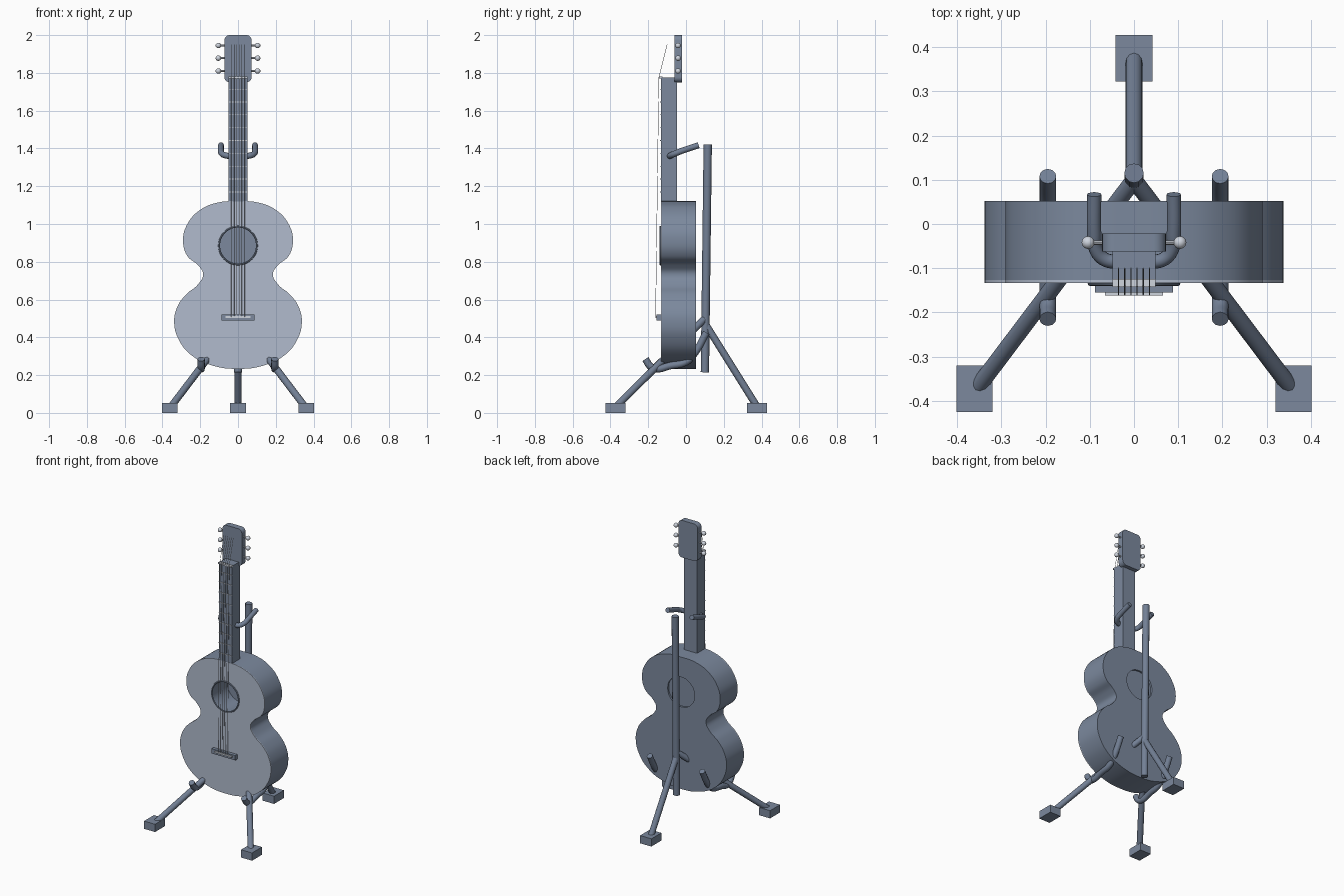
import bpy, bmesh, math

if "Cube" in bpy.data.objects:
    bpy.data.objects.remove(bpy.data.objects["Cube"])

def material(name, rgb):
    m = bpy.data.materials.new(name)
    m.diffuse_color = (*rgb, 1)
    m.use_nodes = True
    m.node_tree.nodes["Principled BSDF"].inputs["Base Color"].default_value = m.diffuse_color
    return m

SLATE = material("slate", (0.20, 0.25, 0.34))
STAND = material("stand_slate", (0.17, 0.215, 0.30))
PALE = material("pale_front", (0.44, 0.50, 0.61))
METAL = material("light_metal", (0.62, 0.66, 0.73))

def finish(ob, mat):
    """Turn a curve into a mesh if needed, smooth it keeping sharp edges, set the material."""
    bpy.ops.object.select_all(action='DESELECT')
    bpy.context.view_layer.objects.active = ob
    ob.select_set(True)
    if ob.type == 'CURVE':
        bpy.ops.object.convert(target='MESH')
    ob = bpy.context.object
    bpy.ops.object.shade_smooth_by_angle(angle=math.radians(35))
    ob.data.materials.clear()
    ob.data.materials.append(mat)
    return ob

def link(name, data):
    ob = bpy.data.objects.new(name, data)
    bpy.context.collection.objects.link(ob)
    return ob

def box(name, mat, x0, x1, y0, y1, z0, z1, round_xz=0.0):
    bm = bmesh.new()
    bmesh.ops.create_cube(bm, size=1)
    for v in bm.verts:
        v.co = ((x0 + x1) / 2 + v.co.x * (x1 - x0),
                (y0 + y1) / 2 + v.co.y * (y1 - y0),
                (z0 + z1) / 2 + v.co.z * (z1 - z0))
    if round_xz:
        edges = [e for e in bm.edges if abs(e.verts[0].co.y - e.verts[1].co.y) > 1e-4]
        bmesh.ops.bevel(bm, geom=edges, offset=round_xz, segments=6, profile=0.5, affect='EDGES')
    me = bpy.data.meshes.new(name)
    bm.to_mesh(me)
    bm.free()
    return finish(link(name, me), mat)

def add_bezier(cu, pts, cyclic=False):
    sp = cu.splines.new('BEZIER')
    sp.bezier_points.add(len(pts) - 1)
    for bp, p in zip(sp.bezier_points, pts):
        bp.co = p
        bp.handle_left_type = bp.handle_right_type = 'AUTO'
    sp.use_cyclic_u = cyclic

def tube(name, mat, pts, r, sides=4):
    """Capped round tube along a straight or bent path."""
    cu = bpy.data.curves.new(name, 'CURVE')
    cu.dimensions = '3D'
    cu.bevel_depth, cu.bevel_resolution, cu.use_fill_caps = r, sides, True
    if len(pts) == 2 or sides == 1:
        sp = cu.splines.new('POLY')
        sp.points.add(len(pts) - 1)
        for p, co in zip(sp.points, pts):
            p.co = (*co, 1)
    else:
        add_bezier(cu, pts)
    return finish(link(name, cu), mat)

# Body and soundboard: waisted outline with a round sound hole, extruded along y
half = [(0.10, 1.115), (0.20, 1.075), (0.268, 1.0), (0.291, 0.912), (0.268, 0.83),
        (0.212, 0.782), (0.185, 0.735), (0.212, 0.68), (0.275, 0.627), (0.322, 0.56),
        (0.338, 0.479), (0.315, 0.39), (0.25, 0.308), (0.14, 0.252)]
outline = [(0, 1.12)] + half + [(0, 0.233)] + [(-x, z) for x, z in reversed(half)]
HOLE_Z, HOLE_R = 0.886, 0.1

def body_slab(name, mat, y0, y1):
    cu = bpy.data.curves.new(name, 'CURVE')
    cu.dimensions, cu.fill_mode, cu.resolution_u = '2D', 'BOTH', 6
    cu.extrude = (y1 - y0) / 2
    add_bezier(cu, [(x, z, 0) for x, z in outline], True)
    ring = [a * math.pi / 4 for a in range(8)]
    add_bezier(cu, [(HOLE_R * math.cos(a), HOLE_Z + HOLE_R * math.sin(a), 0) for a in ring], True)
    ob = link(name, cu)
    ob.rotation_euler.x = math.pi / 2
    ob.location.y = (y0 + y1) / 2
    finish(ob, mat)

body_slab("guitar_body", SLATE, -0.127, 0.052)
body_slab("soundboard", PALE, -0.133, -0.127)

# Sound hole backing and ring
bpy.ops.mesh.primitive_cylinder_add(vertices=48, radius=HOLE_R + 0.001, depth=0.01,
                                    location=(0, 0.035, HOLE_Z), rotation=(math.pi / 2, 0, 0))
bpy.context.object.name = "sound_hole_back"
finish(bpy.context.object, SLATE)
bpy.ops.mesh.primitive_torus_add(major_segments=48, minor_segments=8, major_radius=0.1, minor_radius=0.005,
                                 location=(0, -0.135, HOLE_Z), rotation=(math.pi / 2, 0, 0))
bpy.context.object.name = "sound_hole_ring"
finish(bpy.context.object, SLATE)

# Neck, frets, nut, bridge, saddle
box("neck", SLATE, -0.049, 0.049, -0.132, -0.048, 1.10, 1.776)
for i in range(9):
    z = 1.17 + i * 0.068
    box(f"fret_{i + 1}", METAL, -0.048, 0.048, -0.137, -0.131, z - 0.002, z + 0.002)
box("nut", METAL, -0.049, 0.049, -0.143, -0.125, 1.77, 1.78)
box("bridge", SLATE, -0.088, 0.088, -0.155, -0.132, 0.488, 0.52)
box("saddle", METAL, -0.066, 0.066, -0.162, -0.15, 0.502, 0.512)

# Headstock with six tuning pegs
box("headstock", SLATE, -0.072, 0.072, -0.062, -0.022, 1.75, 2.0, 0.028)
for s, side in ((-1, "left"), (1, "right")):
    for i, z in enumerate((1.81, 1.878, 1.945)):
        tube(f"peg_shaft_{side}_{i + 1}", METAL, [(s * 0.06, -0.042, z), (s * 0.104, -0.042, z)], 0.005, 2)
        bpy.ops.mesh.primitive_uv_sphere_add(segments=16, ring_count=10, radius=0.0145,
                                             location=(s * 0.104, -0.042, z))
        bpy.context.object.name = f"peg_knob_{side}_{i + 1}"
        finish(bpy.context.object, METAL)

# Strings
for i in range(6):
    x = -0.035 + i * 0.014
    tube(f"string_{i + 1}", METAL, [(x, -0.161, 0.507), (x, -0.144, 1.775), (x, -0.1, 1.95)], 0.0014, 1)

# Stand: post, rear leg, rear foot
tube("stand_post", STAND, [(0, 0.1, 0.215), (0, 0.115, 1.42)], 0.022)
tube("rear_leg", STAND, [(0, 0.1, 0.475), (0, 0.375, 0.035)], 0.019)
box("rear_foot", SLATE, -0.042, 0.042, 0.323, 0.428, 0, 0.052)

# Stand: mirrored front legs, feet and body cradle arms
for s, side in ((-1, "left"), (1, "right")):
    tube(f"front_leg_{side}", STAND, [(0, 0.1, 0.5), (s * 0.353, -0.368, 0.035)], 0.019)
    xa, xb = sorted((s * 0.32, s * 0.402))
    box(f"front_foot_{side}", SLATE, xa, xb, -0.425, -0.32, 0, 0.052)
    tube(f"cradle_arm_{side}", STAND, [(s * 0.195, y, z) for y, z in
         ((0.108, 0.425), (0.045, 0.315), (0.0, 0.27), (-0.09, 0.248),
          (-0.16, 0.233), (-0.187, 0.245), (-0.215, 0.285))], 0.019)

# Neck yoke: U-shaped hook passing around the neck
arm = [(0.09, 0.067, 1.417), (0.09, -0.02, 1.388), (0.087, -0.055, 1.374), (0.07, -0.078, 1.364), (0.04, -0.086, 1.36)]
tube("neck_yoke", STAND, arm + [(-x, y, z) for x, y, z in reversed(arm)], 0.016)
